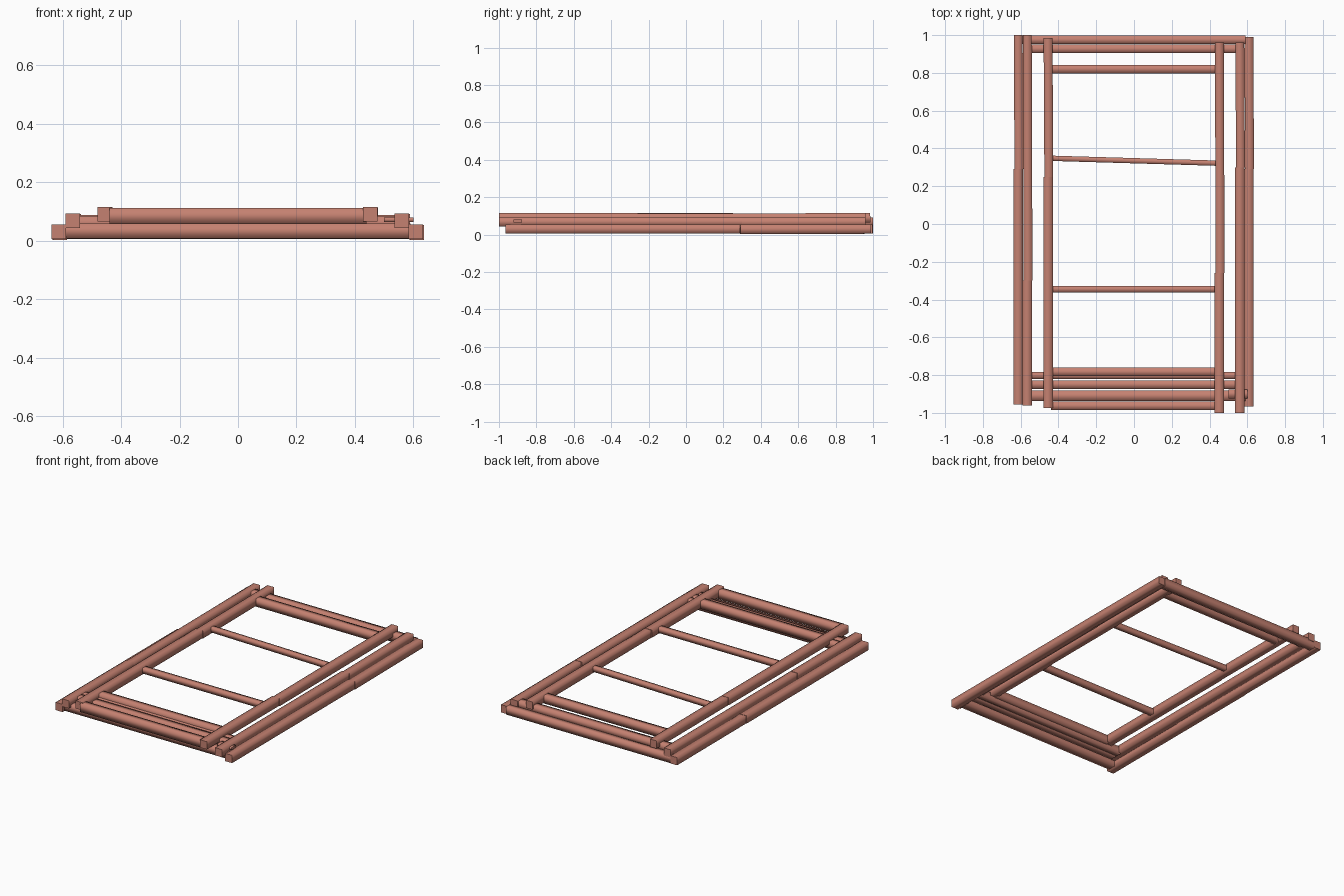
import bpy, bmesh
from mathutils import Vector

cube = bpy.data.objects.get("Cube")
if cube:
    bpy.data.objects.remove(cube, do_unlink=True)

wood = bpy.data.materials.new("reddish wood")
wood.use_nodes = True
wood.diffuse_color = (0.56, 0.22, 0.165, 1)
wood.node_tree.nodes["Principled BSDF"].inputs["Base Color"].default_value = wood.diffuse_color


def beam(name, start, end, width, height):
    """Square-ended beam with softly shaded long sides and sharp end caps."""
    a, b = Vector(start), Vector(end)
    along = (b - a).normalized()
    side = along.cross(Vector((0, 0, 1))).normalized()
    up = side.cross(along)
    bm = bmesh.new()
    rings = []
    for p in (a, b):
        rings.append([bm.verts.new(p + side * s * width / 2 + up * t * height / 2)
                      for s, t in ((-1, -1), (1, -1), (1, 1), (-1, 1))])
    for i in range(4):
        j = (i + 1) % 4
        face = bm.faces.new((rings[0][i], rings[0][j], rings[1][j], rings[1][i]))
        face.smooth = True
    for ring in rings:
        cap = bm.faces.new(ring)
        for edge in cap.edges:
            edge.smooth = False
    bmesh.ops.recalc_face_normals(bm, faces=bm.faces)
    mesh = bpy.data.meshes.new(name)
    bm.to_mesh(mesh)
    bm.free()
    mesh.materials.append(wood)
    obj = bpy.data.objects.new(name, mesh)
    bpy.context.collection.objects.link(obj)


def stile(name, x, z, front, joint, back, step=0.004, height=0.05):
    """Upright made of two lengths that meet with a small step."""
    beam(name + "_front", (x, front, z), (x, joint, z), 0.05, height)
    beam(name + "_back", (x + step, joint, z - step / 2), (x, back, z), 0.047, height)


def rail(name, y, z, half, width=0.045, height=0.05, skew=0.0):
    """Cross rail centred on x, optionally skewed in y."""
    beam(name, (-half, y + skew, z), (half, y - skew, z), width, height)


# Outer frame, lowest layer
stile("outer_right_stile", -0.613, 0.03, -0.955, 0.29, 1.0)
stile("outer_left_stile", 0.608, 0.03, -0.965, 0.29, 0.99)
rail("outer_front_rail", -0.91, 0.033, 0.59, 0.055)
rail("outer_back_rail", 0.975, 0.03, 0.59)

# Middle frame
stile("middle_right_stile", -0.565, 0.068, -0.96, -0.3, 1.0)
stile("middle_left_stile", 0.56, 0.068, -1.0, 0.3, 0.96)
rail("middle_front_rail", -0.85, 0.06, 0.55)
rail("middle_inner_rail", -0.802, 0.06, 0.55, 0.035)
rail("middle_back_rail", 0.927, 0.062, 0.55)

# Peg through the front corner of the middle frame
beam("corner_peg", (0.5, -0.9, 0.072), (0.6, -0.9, 0.072), 0.045, 0.016)

# Inner sash, top layer
stile("inner_right_stile", -0.455, 0.09, -0.975, 0.25, 0.985)
stile("inner_left_stile", 0.452, 0.09, -1.0, -0.26, 0.96)
rail("sash_front_rail", -0.963, 0.084, 0.44, 0.045, 0.054)
rail("sash_lower_rail", -0.783, 0.086, 0.44)
rail("sash_upper_rail", 0.82, 0.086, 0.44)

# Thin glazing bars
rail("front_glazing_bar", -0.345, 0.088, 0.44, 0.034, 0.035)
rail("back_glazing_bar", 0.335, 0.088, 0.44, 0.028, 0.032, 0.013)
